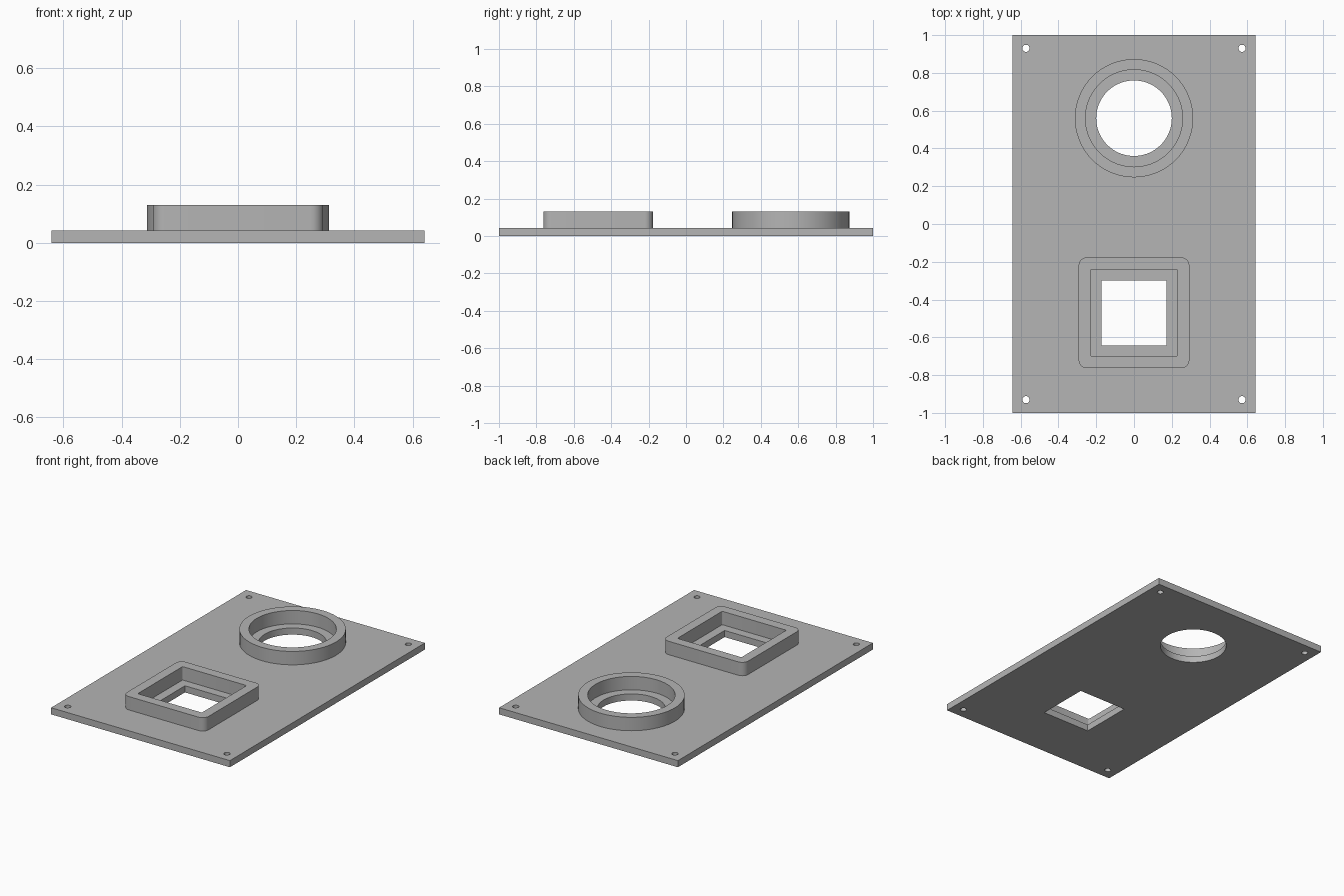
import bpy, bmesh
from math import cos, sin, pi, radians

cube = bpy.data.objects.get("Cube")
if cube:
    bpy.data.objects.remove(cube, do_unlink=True)

grey = bpy.data.materials.new("plain grey")
grey.use_nodes = True
colour = (0.46, 0.46, 0.46, 1)
grey.diffuse_color = colour
grey.node_tree.nodes["Principled BSDF"].inputs["Base Color"].default_value = colour

PLATE_TOP, RIM_TOP = 0.043, 0.13
ROUND_Y, SQUARE_Y = 0.56, -0.47


def circle(cx, cy, r, n=72):
    return [(cx + r * cos(2 * pi * i / n), cy + r * sin(2 * pi * i / n)) for i in range(n)]


def rectangle(cx, cy, hx, hy, r=0.0, steps=8):
    """Rectangle outline with optionally rounded corners."""
    if r == 0:
        return [(cx + sx * hx, cy + sy * hy) for sx, sy in ((1, 1), (-1, 1), (-1, -1), (1, -1))]
    points = []
    for k, (sx, sy) in enumerate(((1, 1), (-1, 1), (-1, -1), (1, -1))):
        for i in range(steps + 1):
            a = (k + i / steps) * pi / 2
            points.append((cx + sx * (hx - r) + r * cos(a), cy + sy * (hy - r) + r * sin(a)))
    return points


def slab(name, outlines, z0, z1):
    """Extrude an outer outline, with the other outlines as holes, from z0 to z1."""
    curve = bpy.data.curves.new(name, "CURVE")
    curve.dimensions = "2D"
    curve.fill_mode = "BOTH"
    curve.extrude = (z1 - z0) / 2
    for outline in outlines:
        spline = curve.splines.new("POLY")
        spline.points.add(len(outline) - 1)
        for point, (x, y) in zip(spline.points, outline):
            point.co = (x, y, 0, 1)
        spline.use_cyclic_u = True
    ob = bpy.data.objects.new(name, curve)
    bpy.context.collection.objects.link(ob)
    bpy.ops.object.select_all(action="DESELECT")
    ob.select_set(True)
    bpy.context.view_layer.objects.active = ob
    bpy.ops.object.convert(target="MESH")
    ob = bpy.context.view_layer.objects.active

    # Weld the caps to the walls and lift to the right height
    bm = bmesh.new()
    bm.from_mesh(ob.data)
    bmesh.ops.remove_doubles(bm, verts=bm.verts, dist=0.0001)
    bmesh.ops.translate(bm, verts=bm.verts, vec=(0, 0, (z0 + z1) / 2))
    bmesh.ops.recalc_face_normals(bm, faces=bm.faces)
    bm.to_mesh(ob.data)
    bm.free()
    ob.data.materials.clear()
    ob.data.materials.append(grey)
    bpy.ops.object.shade_smooth_by_angle(angle=radians(30))
    return ob


# Base plate with two openings and four screw holes
screw_holes = [circle(sx * 0.572, sy * 0.93, 0.019, 24) for sx in (-1, 1) for sy in (-1, 1)]
slab("base_plate",
     [rectangle(0, 0, 0.642, 1.0),
      circle(0, ROUND_Y, 0.2),
      rectangle(0, SQUARE_Y, 0.172, 0.172)] + screw_holes,
     0, PLATE_TOP)

# Raised rims, wider than the openings so a ledge is left inside
slab("round_rim", [circle(0, ROUND_Y, 0.313), circle(0, ROUND_Y, 0.257)], PLATE_TOP, RIM_TOP)
slab("square_rim",
     [rectangle(0, SQUARE_Y, 0.293, 0.293, 0.043),
      rectangle(0, SQUARE_Y, 0.23, 0.23, 0.006, 4)],
     PLATE_TOP, RIM_TOP)
